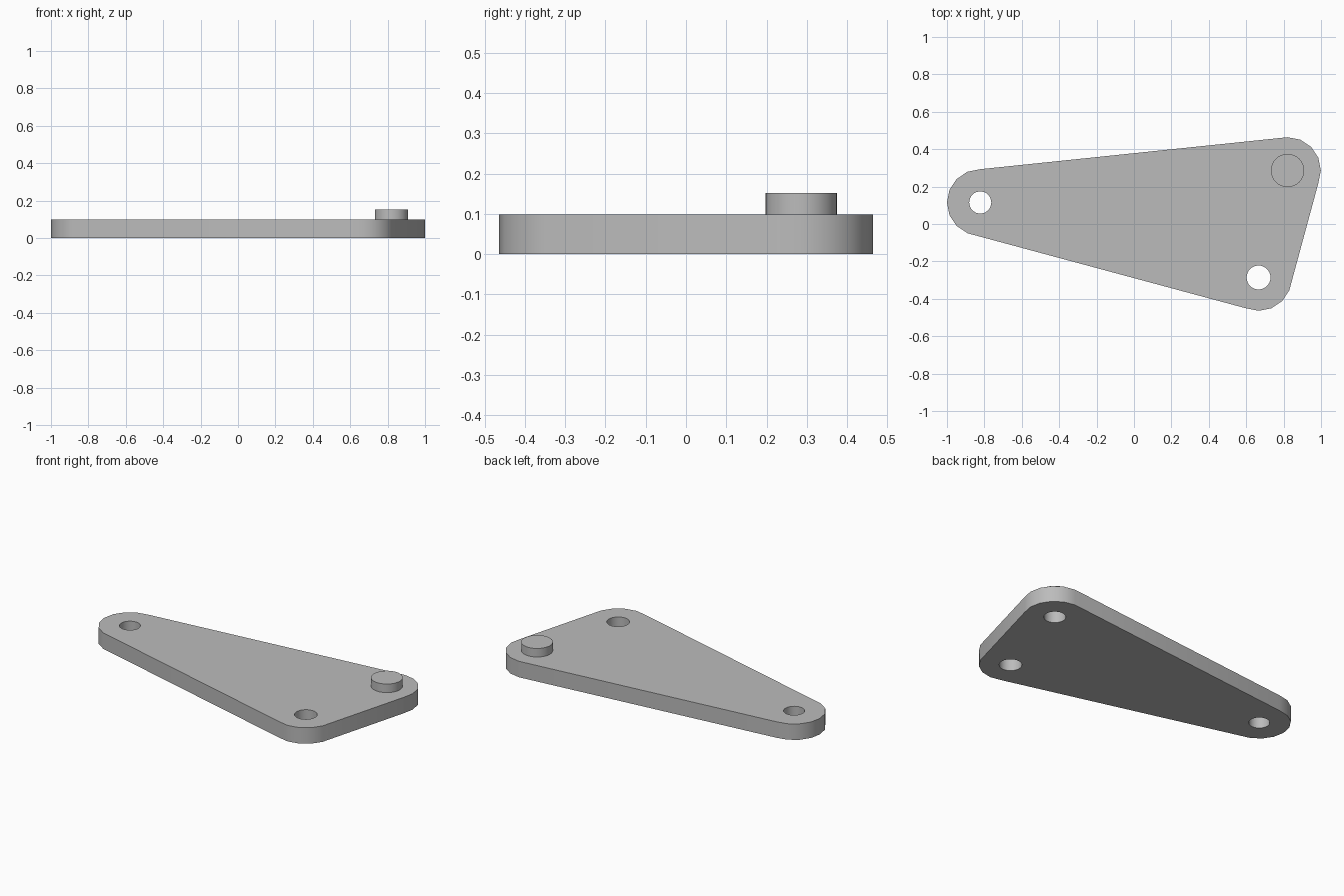
import bpy, bmesh, math

cube = bpy.data.objects.get("Cube")
if cube:
    bpy.data.objects.remove(cube, do_unlink=True)

THICKNESS = 0.099
CORNER_RADIUS = 0.178
STUD_RADIUS, STUD_TOP = 0.089, 0.152
# Corner centre x, y and the radius of the hole there
NARROW_END = (-0.822, 0.115, 0.059)
FRONT_CORNER = (0.666, -0.286, 0.064)
STUD_CORNER = (0.821, 0.286, 0.062)
CORNERS = (NARROW_END, FRONT_CORNER, STUD_CORNER)

grey = bpy.data.materials.new("light grey")
grey.use_nodes = True
colour = (0.5, 0.5, 0.5, 1)
grey.diffuse_color = colour
grey.node_tree.nodes["Principled BSDF"].inputs["Base Color"].default_value = colour


def add_object(name, bm):
    bmesh.ops.recalc_face_normals(bm, faces=bm.faces)
    mesh = bpy.data.meshes.new(name)
    bm.to_mesh(mesh)
    bm.free()
    mesh.materials.append(grey)
    obj = bpy.data.objects.new(name, mesh)
    bpy.context.collection.objects.link(obj)
    return obj


def activate(obj):
    bpy.ops.object.select_all(action='DESELECT')
    obj.select_set(True)
    bpy.context.view_layer.objects.active = obj


def cylinder(name, x, y, radius, low, high, sides=32):
    bm = bmesh.new()
    bmesh.ops.create_cone(bm, cap_ends=True, segments=sides, radius1=radius,
                          radius2=radius, depth=high - low)
    bmesh.ops.translate(bm, verts=bm.verts, vec=(x, y, (low + high) / 2))
    return add_object(name, bm)


# Plate: hull around three sixteen-sided corners, extruded upwards
bm = bmesh.new()
for x, y, _ in CORNERS:
    for i in range(16):
        a = math.tau * i / 16
        bm.verts.new((x + CORNER_RADIUS * math.cos(a),
                      y + CORNER_RADIUS * math.sin(a), 0))
hull = bmesh.ops.convex_hull(bm, input=bm.verts)
bmesh.ops.delete(bm, geom=hull["geom_interior"], context='VERTS')
centre = [sum(c[k] for c in CORNERS) / 3 for k in (0, 1)]
rim = sorted((v.co.copy() for v in bm.verts),
             key=lambda p: math.atan2(p.y - centre[1], p.x - centre[0]))
bm.clear()
base = bm.faces.new([bm.verts.new(p) for p in rim])
top = bmesh.ops.extrude_face_region(bm, geom=[base], use_keep_orig=True)
bmesh.ops.translate(bm, vec=(0, 0, THICKNESS),
                    verts=[g for g in top["geom"] if isinstance(g, bmesh.types.BMVert)])
plate = add_object("plate", bm)

# Pivot holes bored through the plate
for x, y, radius in CORNERS:
    cutter = cylinder("hole_cutter", x, y, radius, -0.1, 0.2)
    cutter.hide_render = True
    cut = plate.modifiers.new("hole", 'BOOLEAN')
    cut.operation, cut.solver, cut.object = 'DIFFERENCE', 'EXACT', cutter
    activate(plate)
    bpy.ops.object.modifier_apply(modifier=cut.name)
    bpy.data.objects.remove(cutter, do_unlink=True)

# Solid stud closing the hole at the wide corner
stud = cylinder("stud", *STUD_CORNER[:2], STUD_RADIUS, THICKNESS, STUD_TOP)

for part in (plate, stud):
    activate(part)
    bpy.ops.object.shade_smooth_by_angle(angle=math.radians(30))
